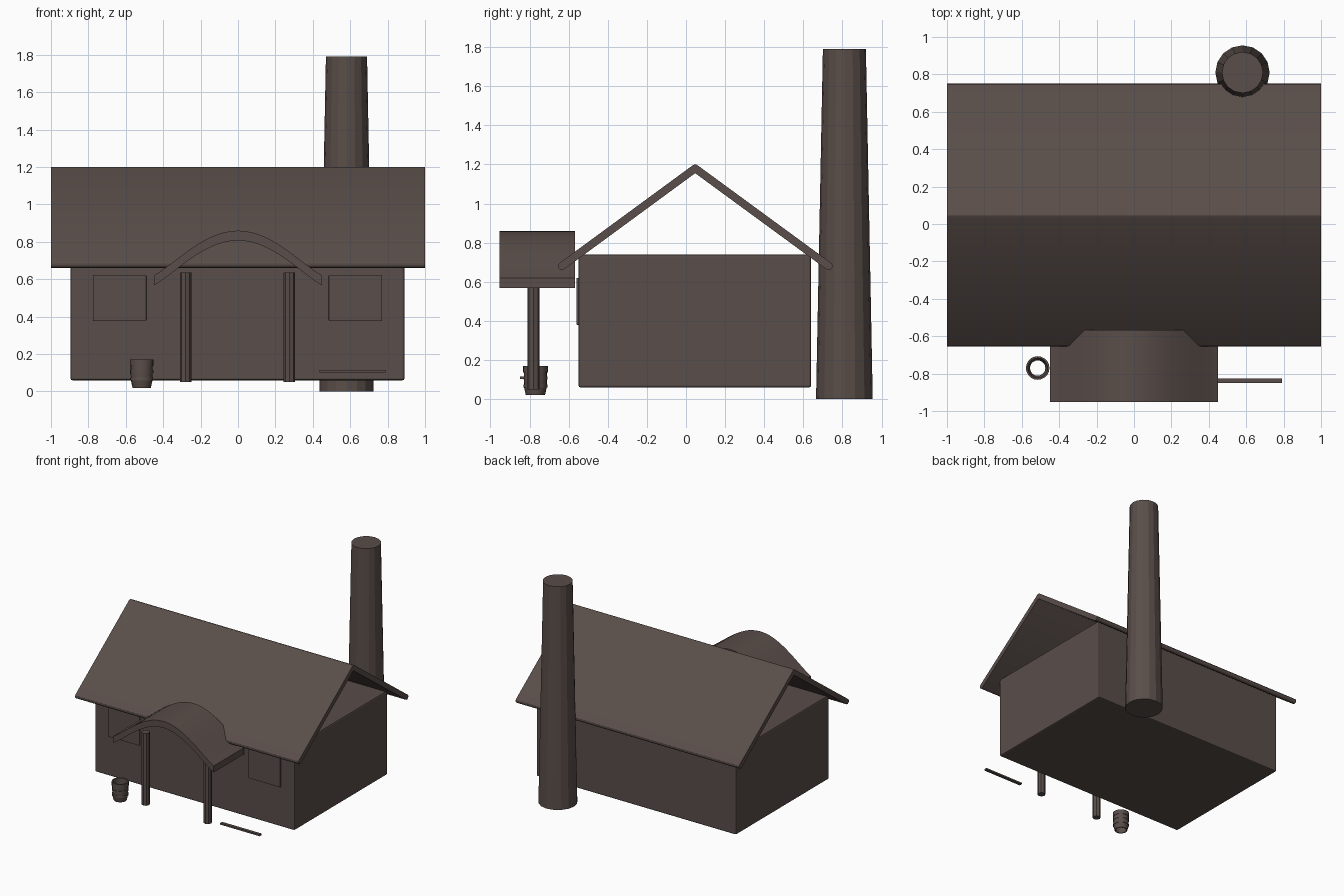
import bpy, bmesh
from math import cos, sin, pi, atan2
from mathutils import Vector

if "Cube" in bpy.data.objects:
    bpy.data.objects.remove(bpy.data.objects["Cube"])

mat = bpy.data.materials.new("dark_brown")
mat.diffuse_color = (0.1, 0.075, 0.067, 1)
mat.use_nodes = True
mat.node_tree.nodes["Principled BSDF"].inputs["Base Color"].default_value = mat.diffuse_color


def finish(name, bm, smooth=False):
    bmesh.ops.recalc_face_normals(bm, faces=bm.faces)
    me = bpy.data.meshes.new(name)
    bm.to_mesh(me)
    bm.free()
    ob = bpy.data.objects.new(name, me)
    bpy.context.collection.objects.link(ob)
    me.materials.append(mat)
    if smooth:
        bpy.ops.object.select_all(action='DESELECT')
        ob.select_set(True)
        bpy.context.view_layer.objects.active = ob
        bpy.ops.object.shade_smooth_by_angle(angle=pi / 6)
    return ob


def box(name, lo, hi, bevel=0.0):
    bm = bmesh.new()
    bmesh.ops.create_cube(bm, size=1)
    for v in bm.verts:
        v.co = Vector([(a + b) / 2 + c * (b - a) for a, b, c in zip(lo, hi, v.co)])
    if bevel:
        bmesh.ops.bevel(bm, geom=bm.edges[:], offset=bevel, segments=2,
                        profile=0.5, affect='EDGES')
    return finish(name, bm)


def extrude(name, pts, vec, smooth=False):
    bm = bmesh.new()
    face = bm.faces.new([bm.verts.new(p) for p in pts])
    res = bmesh.ops.extrude_face_region(bm, geom=[face], use_keep_orig=True)
    moved = [g for g in res["geom"] if isinstance(g, bmesh.types.BMVert)]
    bmesh.ops.translate(bm, verts=moved, vec=vec)
    return finish(name, bm, smooth)


def column(name, x, y, z0, z1, r0, r1, sides):
    bm = bmesh.new()
    bmesh.ops.create_cone(bm, cap_ends=True, segments=sides,
                          radius1=r0, radius2=r1, depth=z1 - z0)
    bmesh.ops.translate(bm, verts=bm.verts, vec=(x, y, (z0 + z1) / 2))
    return finish(name, bm)


# House walls
box("house_body", (-0.895, -0.55, 0.06), (0.89, 0.64, 0.74), 0.01)

# Front windows
for side, x in (("left", -0.775), ("right", 0.485)):
    box(side + "_window", (x, -0.56, 0.38), (x + 0.285, -0.54, 0.62), 0.003)

# Roof slabs with rounded eaves, meeting at the ridge
RIDGE, T = (0.047, 1.18), 0.02
for side, eave in (("front", (-0.635, 0.68)), ("back", (0.73, 0.68))):
    a = atan2(RIDGE[1] - eave[1], RIDGE[0] - eave[0])
    pts = []
    for (cy, cz), start in ((eave, a + pi / 2), (RIDGE, a - pi / 2)):
        for i in range(7):
            t = start + pi * i / 6
            pts.append((-1, cy + T * cos(t), cz + T * sin(t)))
    extrude(side + "_roof", pts, (2, 0, 0), True)

# Chimney
column("chimney", 0.58, 0.81, 0, 1.79, 0.145, 0.11, 16)

# Curved porch canopy
N = 24
xs = [-0.45 + 0.9 * i / N for i in range(N + 1)]
zs = [0.62 + 0.24 * max(0, cos(pi * x / 0.9)) ** 1.15 for x in xs]
top = [(x, -0.953, z) for x, z in zip(xs, zs)]
bottom = [(x, -0.953, z - 0.053) for x, z in zip(xs, zs)]
extrude("porch_canopy", top + bottom[::-1], (0, 0.385, 0), True)

# Porch posts
for side, x in (("left", -0.28), ("right", 0.275)):
    column(side + "_post", x, -0.78, 0.05, 0.635, 0.031, 0.031, 8)

# Ribbed open barrel: closed wall profile (radius, height) spun round
profile = [(0.049, 0.02), (0.058, 0.06), (0.062, 0.06), (0.061, 0.075),
           (0.058, 0.075), (0.059, 0.1), (0.062, 0.1), (0.062, 0.115),
           (0.059, 0.115), (0.059, 0.135), (0.063, 0.135), (0.063, 0.17),
           (0.053, 0.17), (0.050, 0.06), (0.041, 0.02)]
bm = bmesh.new()
S = 20
rings = [[bm.verts.new((-0.515 + r * cos(2 * pi * i / S),
                        -0.77 + r * sin(2 * pi * i / S), z)) for i in range(S)]
         for r, z in profile]
for k, ring in enumerate(rings):
    nxt = rings[(k + 1) % len(rings)]
    for i in range(S):
        j = (i + 1) % S
        bm.faces.new((ring[i], ring[j], nxt[j], nxt[i]))
finish("barrel", bm, True)

# Thin rail beside the porch
box("rail", (0.435, -0.85, 0.102), (0.79, -0.825, 0.115))
